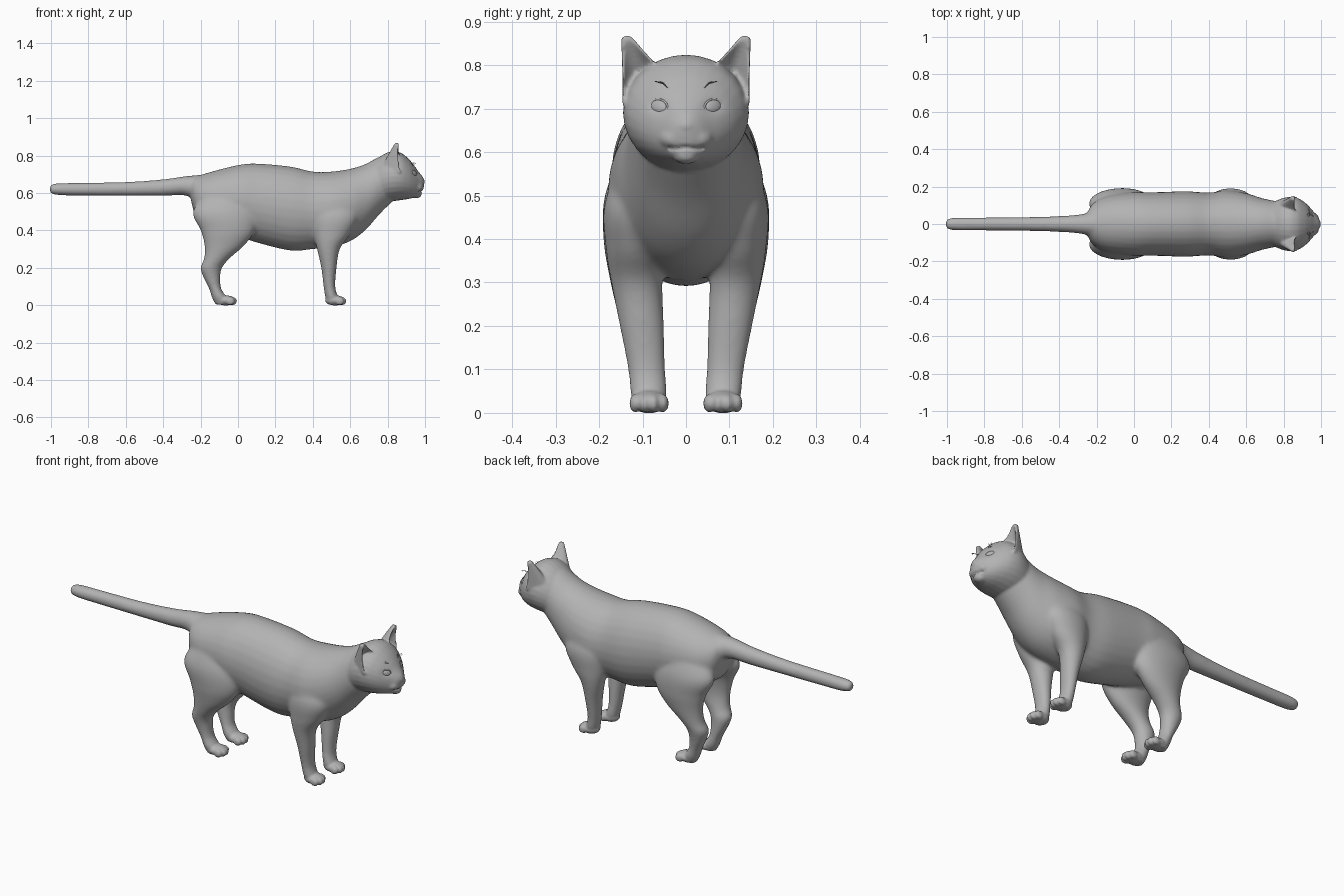
import bpy, bmesh, math
from mathutils import Matrix, Vector
from mathutils.bvhtree import BVHTree

old = bpy.data.objects.get("Cube")
if old:
    bpy.data.objects.remove(old, do_unlink=True)

# Single coat colour
coat = bpy.data.materials.new("plain_grey")
coat.use_nodes = True
coat.diffuse_color = (0.45, 0.45, 0.45, 1)
coat.node_tree.nodes["Principled BSDF"].inputs["Base Color"].default_value = coat.diffuse_color


def add_object(name, data):
    obj = bpy.data.objects.new(name, data)
    bpy.context.scene.collection.objects.link(obj)
    data.materials.append(coat)
    return obj


def spline(rows, steps=6):
    """Smoothly interpolate between the given sections."""
    for i in range(len(rows) - 1):
        near = [rows[min(max(i + k, 0), len(rows) - 1)] for k in (-1, 0, 1, 2)]
        for s in range(steps):
            t = s / steps
            yield [b + t / 2 * (c - a + t * (2 * a - 5 * b + 4 * c - d
                   + t * (3 * (b - c) + d - a))) for a, b, c, d in zip(*near)]
    yield rows[-1]


def skin(bm, rings):
    """Close a series of point rings into a solid."""
    rings = [[bm.verts.new(p) for p in ring] for ring in rings]
    for low, high in zip(rings, rings[1:]):
        for i in range(len(low)):
            bm.faces.new((low[i - 1], low[i], high[i], high[i - 1]))
    bm.faces.new(rings[0])
    bm.faces.new(rings[-1])


def loft(bm, rows, upright=False, side=1, count=28):
    rings = []
    for t, a0, a1, b0, b1 in spline(rows):
        ring = []
        for k in range(count):
            ang = math.tau * k / count
            a = (a0 + a1) / 2 + (a1 - a0) / 2 * math.cos(ang)
            b = (b0 + b1) / 2 + (b1 - b0) / 2 * math.sin(ang)
            ring.append((a, b * side, t) if upright else (t, a, b))
        rings.append(ring)
    skin(bm, rings)


def along(rows):
    """Sections of a part that is symmetric about the middle."""
    return [(x, -w, w, lo, hi) for x, w, lo, hi in rows]


def blob(bm, centre, size):
    bmesh.ops.create_icosphere(bm, subdivisions=3, radius=1,
                               matrix=Matrix.Translation(centre) @ Matrix.Diagonal((*size, 1)))


def bake(obj):
    """Replace the mesh by its modified result."""
    bpy.context.view_layer.update()
    graph = bpy.context.evaluated_depsgraph_get()
    mesh = bpy.data.meshes.new_from_object(obj.evaluated_get(graph))
    obj.modifiers.clear()
    obj.data = mesh


# Sections: position, half width, bottom, top
TORSO = [(-.25, .06, .55, .68), (-.22, .11, .47, .69), (-.14, .15, .42, .715),
         (0, .17, .37, .75), (.1, .17, .335, .758), (.28, .175, .292, .742),
         (.4, .168, .3, .715), (.5, .18, .31, .715), (.6, .165, .342, .73),
         (.68, .14, .4, .755), (.76, .122, .49, .795), (.84, .1, .57, .8)]
HEAD = [(.7, .09, .56, .73), (.76, .125, .55, .795), (.82, .144, .555, .823),
        (.87, .14, .562, .815), (.91, .118, .568, .785), (.94, .09, .575, .75),
        (.965, .06, .585, .715), (.985, .036, .605, .69), (.995, .015, .64, .675)]
TAIL = [(-1.005, .012, .608, .632), (-.985, .029, .594, .648), (-.9, .035, .587, .654),
        (-.6, .037, .584, .66), (-.4, .043, .584, .674), (-.27, .055, .583, .692),
        (-.15, .09, .5, .7)]
# Sections: height, back, front, inner, outer
HIND_LEG = [(.62, -.16, .04, .04, .14), (.5, -.242, .1, .03, .187), (.4, -.2, .09, .05, .19),
            (.32, -.18, .035, .06, .178), (.25, -.182, -.045, .058, .163),
            (.2, -.2, -.085, .052, .15), (.15, -.185, -.095, .05, .138),
            (.09, -.155, -.09, .048, .128), (.04, -.138, -.06, .045, .126),
            (.005, -.12, -.05, .055, .115)]
FRONT_LEG = [(.6, .42, .6, .05, .14), (.48, .4, .64, .05, .188), (.38, .405, .6, .05, .185),
             (.3, .422, .545, .054, .173), (.2, .445, .527, .05, .153),
             (.1, .458, .52, .048, .133), (.04, .468, .535, .045, .126),
             (.005, .48, .54, .055, .115)]

bm = bmesh.new()
loft(bm, along(TORSO))
loft(bm, along(HEAD))
loft(bm, along(TAIL))

for side in (1, -1):
    # Legs, paws and toes
    for leg, toe_x in ((HIND_LEG, -.04), (FRONT_LEG, .545)):
        loft(bm, leg, True, side)
        blob(bm, (toe_x - .025, side * .085, .026), (.055, .043, .027))
        for k in range(4):
            off = k - 1.5
            blob(bm, (toe_x + .012 - .006 * off * off, side * (.085 + .021 * off), .022),
                 (.024, .014, .022))
    # Cupped ears with a crescent section
    rings = []
    for step in range(11):
        v = -.3 + 1.3 * step / 10
        inner = Vector((.865 - .01 * v, .07 + .06 * v, .805 + .065 * v))
        outer = Vector((.865 - .01 * v, .148 + .002 * v, .745 + .118 * v))
        depth = .06 * (1 - v) + .01
        back, front = [], []
        for k in range(11):
            s = k / 5 - 1
            bow = 1 - s * s
            p = inner.lerp(outer, k / 10)
            back.append((p.x - depth * bow - .008, p.y * side, p.z))
            front.append((p.x - max(depth - .016, 0) * bow + .005, p.y * side, p.z))
        rings.append(back + front[::-1])
    skin(bm, rings)
    # Whisker pads
    blob(bm, (.957, side * .026, .632), (.032, .036, .027))

# Chin and nose
blob(bm, (.952, 0, .592), (.03, .03, .02))
blob(bm, (.984, 0, .66), (.016, .018, .012))

bmesh.ops.recalc_face_normals(bm, faces=bm.faces[:])
mesh = bpy.data.meshes.new("cat_body")
bm.to_mesh(mesh)
bm.free()
body = add_object("cat_body", mesh)

# Fuse the parts into one skin
fuse = body.modifiers.new("fuse", "REMESH")
fuse.mode = "VOXEL"
fuse.voxel_size = .006
bake(body)

# Blend the trunk strongly and the head and paws lightly
group = body.vertex_groups.new(name="trunk")
for v in body.data.vertices:
    fade = min((.8 - v.co.x) / .1, (v.co.z - .08) / .2, (v.co.x + .95) / .1, 1)
    if fade > 0:
        group.add([v.index], fade, "REPLACE")
blend = body.modifiers.new("blend", "SMOOTH")
blend.factor, blend.iterations, blend.vertex_group = .5, 35, "trunk"
soften = body.modifiers.new("soften", "SMOOTH")
soften.factor, soften.iterations = .5, 4
bake(body)

# Press in the mouth line and the eye sockets
for v in body.data.vertices:
    y, z = abs(v.co.y), v.co.z
    if v.co.x > .9 and y < .1:
        line = .611 - .25 * y + 5 * y * y
        if y < .042:
            v.co.x -= .008 * math.exp(-((z - line) / .005) ** 2)
        v.co.x -= .007 * math.exp(-((y - .062) / .02) ** 2 - ((z - .705) / .014) ** 2)
body.data.shade_smooth()

tree = BVHTree.FromPolygons([v.co for v in body.data.vertices],
                            [p.vertices[:] for p in body.data.polygons])


def on_face(y, z):
    hit, normal, _, _ = tree.ray_cast(Vector((2, y, z)), Vector((-1, 0, 0)))
    return hit, normal


def tube(name, points, radius, closed=False):
    curve = bpy.data.curves.new(name, "CURVE")
    curve.dimensions = "3D"
    curve.bevel_depth, curve.bevel_resolution = radius, 2
    line = curve.splines.new("POLY")
    line.points.add(len(points) - 1)
    for point, co in zip(line.points, points):
        point.co = (*co, 1)
    line.use_cyclic_u = closed
    add_object(name, curve)


for side, label in ((1, "left"), (-1, "right")):
    # Eyeball with almond lids
    spot, normal = on_face(side * .062, .705)
    frame = Matrix.Translation(spot) @ normal.to_track_quat("Z", "Y").to_matrix().to_4x4()
    frame = frame @ Matrix.Rotation(side * .25, 4, "Z")
    eye = bmesh.new()
    bmesh.ops.create_uvsphere(eye, u_segments=24, v_segments=16, radius=1,
                              matrix=frame @ Matrix.Diagonal((.022, .015, .007, 1)))
    data = bpy.data.meshes.new(label + "_eye")
    eye.to_mesh(data)
    eye.free()
    data.shade_smooth()
    add_object(label + "_eye", data)
    lid = []
    for k in range(24):
        a = math.tau * k / 24
        lid.append(frame @ Vector((.024 * math.cos(a), .016 * math.sin(a), .001)))
    tube(label + "_eyelid", lid, .0025, True)
    # Brow hairs
    for k in range(3):
        root, normal = on_face(side * (.042 + .004 * k), .748 + .005 * k)
        tip = root + Vector((.018, side * .022, .012 - .004 * k))
        bend = root.lerp(tip, .5) + Vector((.004, 0, .003))
        tube(label + "_brow_hair", [root, bend, tip], .0008)
